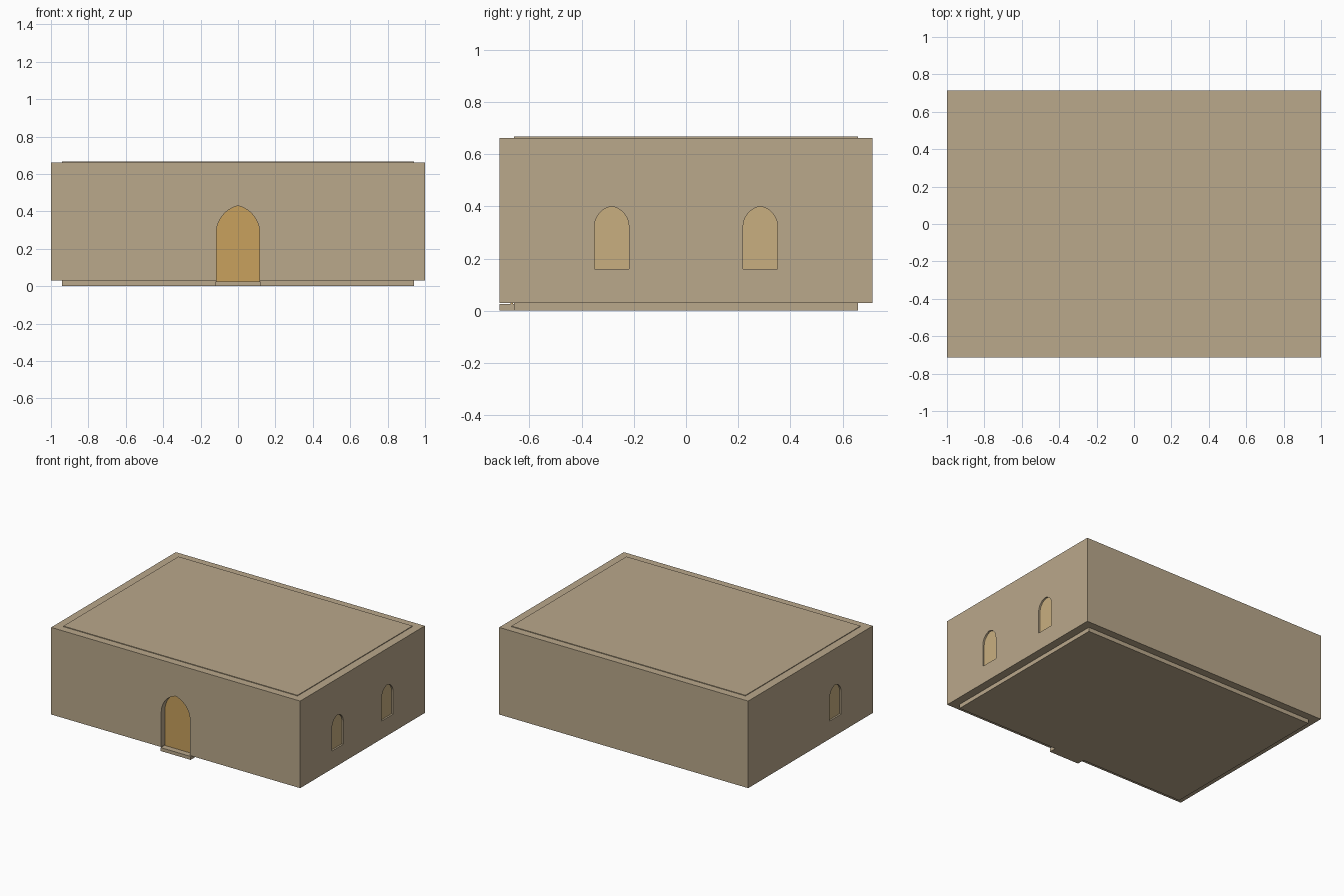
import bpy, bmesh, math
from mathutils import Matrix

if "Cube" in bpy.data.objects:
    bpy.data.objects.remove(bpy.data.objects["Cube"])


def material(name, rgb):
    lin = [(c / 255 / 12.92) if c < 11 else ((c / 255 + 0.055) / 1.055) ** 2.4 for c in rgb]
    m = bpy.data.materials.new(name)
    m.diffuse_color = (*lin, 1)
    m.use_nodes = True
    m.node_tree.nodes["Principled BSDF"].inputs["Base Color"].default_value = m.diffuse_color
    return m


SAND = material("sandstone", (186, 168, 139))
DOOR = material("door ochre", (200, 161, 93))
PANE = material("window tan", (201, 175, 128))


def add_object(name, bm, mat):
    bmesh.ops.recalc_face_normals(bm, faces=bm.faces)
    me = bpy.data.meshes.new(name)
    bm.to_mesh(me)
    bm.free()
    me.materials.append(mat)
    ob = bpy.data.objects.new(name, me)
    bpy.context.collection.objects.link(ob)
    return ob


def box(name, x0, x1, y0, y1, z0, z1, mat=SAND):
    bm = bmesh.new()
    bmesh.ops.create_cube(bm, size=1)
    for v in bm.verts:
        v.co = ((x0 + x1) / 2 + v.co.x * (x1 - x0),
                (y0 + y1) / 2 + v.co.y * (y1 - y0),
                (z0 + z1) / 2 + v.co.z * (z1 - z0))
    return add_object(name, bm, mat)


def arch(name, half, base, spring, top, d0, d1, place, mat):
    """Two-centred arch prism facing -y, from depth d0 to d1, moved by a matrix."""
    h = top - spring
    r = (half * half + h * h) / (2 * half)
    end = math.asin(h / r)
    side = [(half - r + r * math.cos(end * i / 10), spring + r * math.sin(end * i / 10))
            for i in range(10)]
    pts = [(half, base)] + side + [(0, top)] + [(-x, z) for x, z in reversed(side)] + [(-half, base)]
    bm = bmesh.new()
    face = bm.faces.new([bm.verts.new((x, d0, z)) for x, z in pts])
    ext = bmesh.ops.extrude_face_region(bm, geom=[face])
    for v in ext["geom"]:
        if isinstance(v, bmesh.types.BMVert):
            v.co.y = d1
    bm.transform(place)
    return add_object(name, bm, mat)


# Main block with plinth, raised roof and doorstep
walls = box("walls", -1, 1, -0.715, 0.715, 0.03, 0.662)
box("floor_plinth", -0.94, 0.94, -0.66, 0.66, 0, 0.03)
box("roof_slab", -0.94, 0.94, -0.66, 0.66, 0.662, 0.667)
box("doorstep", -0.12, 0.12, -0.715, -0.66, 0, 0.025)

# Openings: name, half width, base, spring, top, recess, placement, colour
front = Matrix.Translation((0, -0.715, 0))


def on_side(sign, y):
    return Matrix.Translation((sign, y, 0)) @ Matrix.Rotation(sign * math.pi / 2, 4, "Z")


openings = [
    ("door", 0.116, 0.025, 0.283, 0.43, 0.043, front, DOOR),
    ("right_front_window", 0.066, 0.16, 0.322, 0.40, 0.012, on_side(1, -0.285), PANE),
    ("right_back_window", 0.066, 0.16, 0.322, 0.40, 0.012, on_side(1, 0.285), PANE),
    ("left_front_window", 0.066, 0.16, 0.322, 0.40, 0.012, on_side(-1, -0.285), PANE),
]
for name, half, base, spring, top, depth, place, mat in openings:
    # Recess cut into the wall
    cutter = arch(name + "_cutter", half, base, spring, top, -0.02, depth + 0.004, place, SAND)
    mod = walls.modifiers.new(name + "_recess", "BOOLEAN")
    mod.operation = "DIFFERENCE"
    mod.solver = "EXACT"
    mod.object = cutter
    bpy.context.view_layer.objects.active = walls
    bpy.ops.object.modifier_apply(modifier=mod.name)
    bpy.data.objects.remove(cutter)
    # Thin coloured panel at the back of the recess
    arch(name, half, base, spring, top, depth, depth + 0.008, place, mat)
